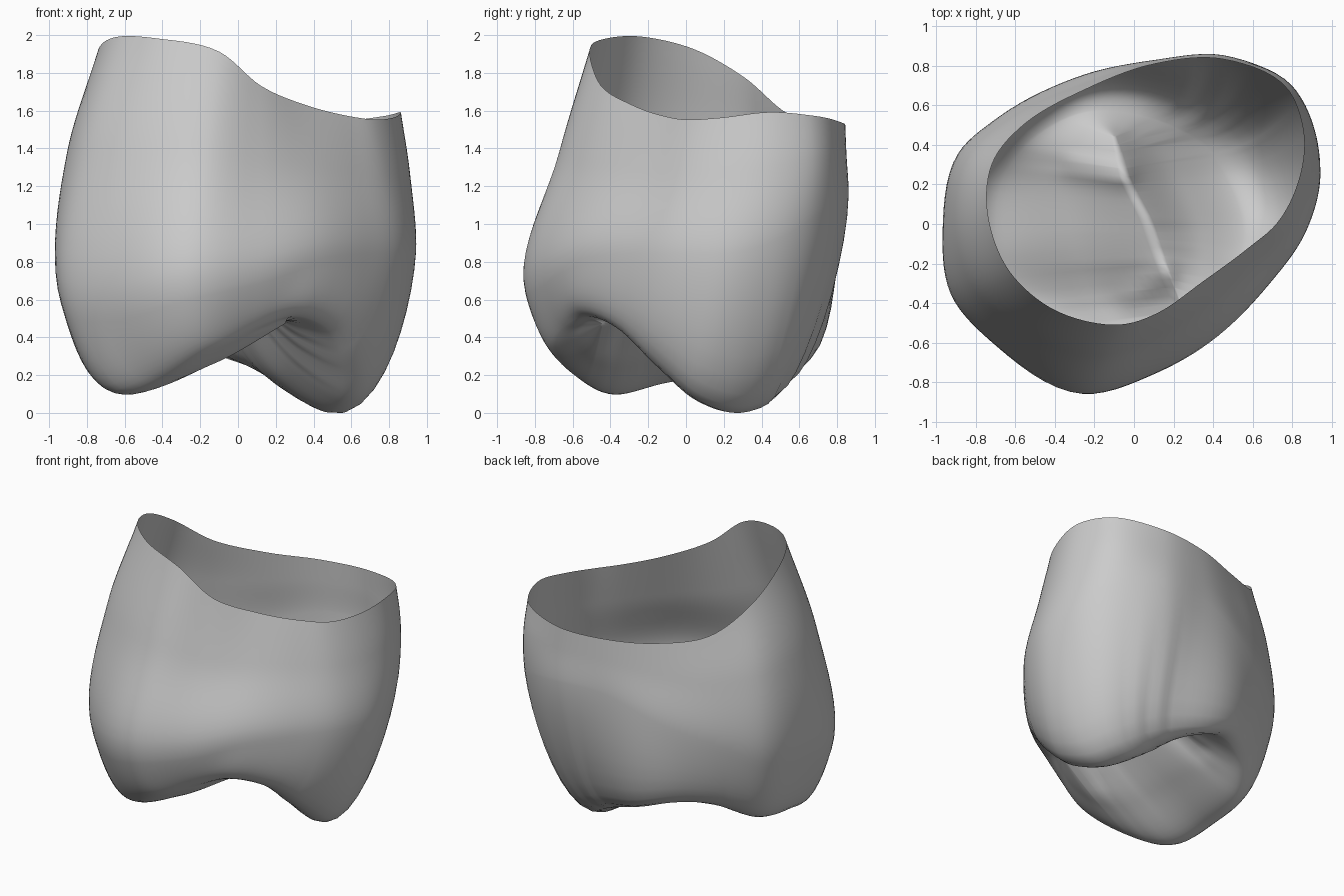
import bpy, bmesh, math
from mathutils import Vector

if "Cube" in bpy.data.objects:
    bpy.data.objects.remove(bpy.data.objects["Cube"], do_unlink=True)

SIDES = 112

# Contours run counter-clockwise from the left side, matched point to point
RIM = [(.82, .18, 1.57), (.86, .45, 1.6), (.78, .68, 1.58), (.45, .835, 1.54),
       (.1, .81, 1.53), (-.25, .68, 1.54), (-.55, .51, 1.61), (-.72, .3, 1.79),
       (-.74, .05, 1.93), (-.63, -.24, 2), (-.43, -.42, 1.99), (-.1, -.51, 1.92),
       (.12, -.45, 1.74), (.35, -.29, 1.64), (.58, -.12, 1.58), (.72, 0, 1.56)]
BULGE = [(.94, .2, .85), (.92, .43, .9), (.79, .69, 1.05), (.45, .855, 1.15),
         (.1, .83, 1.15), (-.3, .74, 1), (-.68, .54, .85), (-.88, .34, .72),
         (-.94, -.05, .62), (-.9, -.36, .55), (-.66, -.62, .53), (-.25, -.85, .64),
         (.12, -.745, .72), (.42, -.57, .82), (.68, -.31, .85), (.87, -.04, .85)]
RIDGE = [(.56, .06, .07), (.48, .25, .01), (.38, .39, .05), (.22, .49, .16),
         (0, .56, .28), (-.25, .57, .37), (-.53, .43, .36), (-.7, .2, .23),
         (-.72, -.12, .17), (-.63, -.38, .11), (-.42, -.58, .2), (-.16, -.72, .36),
         (.1, -.64, .47), (.3, -.52, .52), (.47, -.37, .46), (.56, -.15, .25)]
# How far the upper wall swells beyond a straight line from rim to bulge
SWELL = [1.015, 1.02, 1.02, 1, 1, 1, 1.03, 1.07, 1.1, 1.1, 1.08, 1.03, 1, 1, 1, 1.01]
GROOVE = [(.25, -.44, .48), (.15, -.2, .53), (.07, .02, .54), (-.04, .22, .53), (-.1, .44, .46)]
BRANCHES = [((-.05, .25), (-.3, .29)), ((.16, -.25), (0, -.36))]


def hermite(points, closed, steps):
    """Sample a smooth curve through points, with tangents weighted by spacing."""
    pts = [Vector(p) for p in points]
    if closed:
        pts = [pts[-1]] + pts + pts[:2]
    else:
        pts = [2 * pts[0] - pts[1]] + pts + [2 * pts[-1] - pts[-2]]
    gaps = [max((b - a).length, 1e-4) for a, b in zip(pts, pts[1:])]

    def tangent(i):
        before, after = gaps[i - 1], gaps[i]
        back = (pts[i] - pts[i - 1]) / before
        ahead = (pts[i + 1] - pts[i]) / after
        return (back * after + ahead * before) / (before + after)

    result = []
    for i in range(1, len(pts) - 2):
        a, b, gap = pts[i], pts[i + 1], gaps[i]
        ta, tb = tangent(i) * gap, tangent(i + 1) * gap
        for k in range(steps):
            t = k / steps
            s = t * t * (3 - 2 * t)
            result.append(a.lerp(b, s) + ta * (t * (1 - t) ** 2) - tb * (t * t * (1 - t)))
    if not closed:
        result.append(pts[-2])
    return result


def groove_point(p):
    """Station on the chewing groove level with p, shared by both sides."""
    y = round(p.y * .8 / .04) * .04
    y = min(max(y, GROOVE[0][1]), GROOVE[-1][1])
    for a, b in zip(GROOVE, GROOVE[1:]):
        if y <= b[1]:
            return Vector(a).lerp(Vector(b), (y - a[1]) / (b[1] - a[1]))


def branch_lift(p):
    """Height of the small side grooves at p."""
    lift = 0
    for a, b in BRANCHES:
        a, b, q = Vector(a), Vector(b), p.to_2d()
        t = min(max((q - a).dot(b - a) / (b - a).length_squared, 0), 1)
        lift += .04 * (1 - t / 2) * math.exp(-((q - a.lerp(b, t)).length / .06) ** 2)
    return lift


def make_material(name, color):
    mat = bpy.data.materials.new(name)
    mat.use_nodes = True
    mat.diffuse_color = color
    mat.node_tree.nodes["Principled BSDF"].inputs["Base Color"].default_value = color
    return mat


# Upper wall contour between rim and bulge
upper_wall = []
for rim, bulge, swell in zip(RIM, BULGE, SWELL):
    p = Vector(rim).lerp(Vector(bulge), .42)
    upper_wall.append((p.x * swell, p.y * swell, p.z))

# Columns run from the rim, down the wall, round the cusps and up to the groove
per_span = SIDES // len(RIM)
contours = [hermite(c, True, per_span) for c in (RIM, upper_wall, BULGE, RIDGE)]
columns = []
for rim, upper, bulge, ridge in zip(*contours):
    deep = groove_point(ridge)
    inner = ridge.lerp(deep, .5)
    inner.z = ridge.z + (deep.z - ridge.z) * .34
    column = hermite([rim, upper, bulge, ridge, inner, deep], False, 10)
    for p in column[31:]:
        p.z += branch_lift(p)
    columns.append(column)

bm = bmesh.new()
grid = [[bm.verts.new(p) for p in column] for column in columns]
for i, column in enumerate(grid):
    following = grid[(i + 1) % len(grid)]
    for j in range(len(column) - 1):
        bm.faces.new((column[j], column[j + 1], following[j + 1], following[j]))
bmesh.ops.remove_doubles(bm, verts=bm.verts, dist=.0005)

# Settle the lowest cusp on the ground
lowest = min(v.co.z for v in bm.verts)
bmesh.ops.translate(bm, verts=bm.verts, vec=(0, 0, -lowest))

mesh = bpy.data.meshes.new("tooth_crown")
bm.to_mesh(mesh)
bm.free()
crown = bpy.data.objects.new("tooth_crown", mesh)
bpy.context.collection.objects.link(crown)
mesh.materials.append(make_material("plain grey", (.6, .6, .6, 1)))
for face in mesh.polygons:
    face.use_smooth = True
